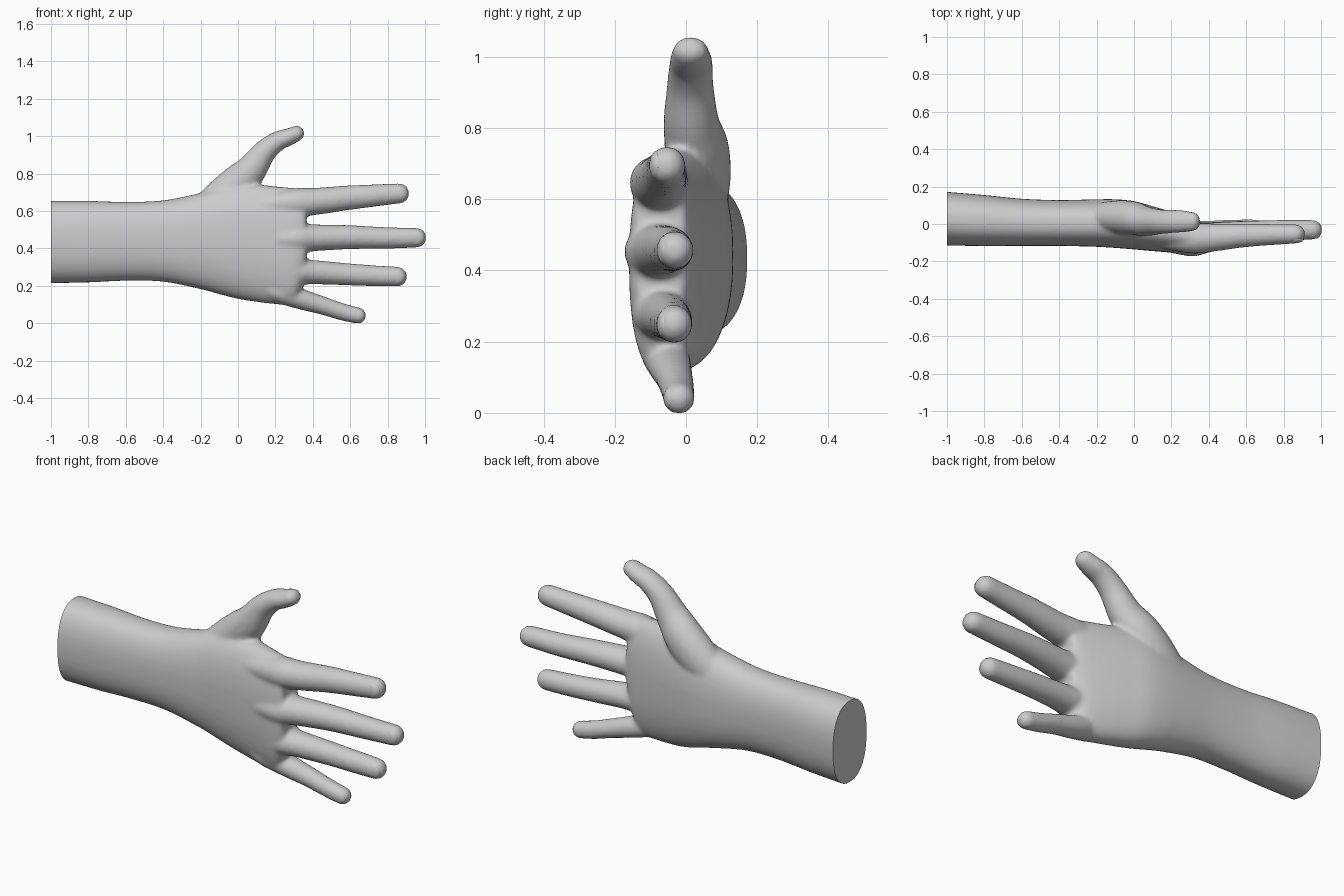
import bpy, bmesh, math
from mathutils import Vector

if "Cube" in bpy.data.objects:
    bpy.data.objects.remove(bpy.data.objects["Cube"])


def spline(rows, steps=6):
    """Catmull-Rom resample of rows of numbers."""
    out = []
    n = len(rows)
    for i in range(n - 1):
        p = [rows[max(0, min(n - 1, i + k))] for k in (-1, 0, 1, 2)]
        for s in range(steps):
            t = s / steps
            out.append([0.5 * (2 * b + (c - a) * t + (2 * a - 5 * b + 4 * c - d) * t * t
                               + (3 * b - a - 3 * c + d) * t ** 3) for a, b, c, d in zip(*p)])
    return out + [list(rows[-1])]


def loft(bm, rows, power=2.0, dome=True, straight=False, sides=40):
    """Closed tube; rows are x, y, z, half width in the xz plane, half depth in y."""
    pts = spline(rows)
    rings = []
    for i, (x, y, z, w, d) in enumerate(pts):
        a, b = pts[max(i - 1, 0)], pts[min(i + 1, len(pts) - 1)]
        t = Vector((1, 0, 0)) if straight else Vector((b[0] - a[0], 0, b[2] - a[2])).normalized()
        rings.append((Vector((x, y, z)), t, w, d))
    if dome:
        c, t, w, d = rings[-1]
        for k in range(1, 7):
            a = k * math.pi / 2 / 6.3
            s = math.cos(a) ** 0.85
            rings.append((c + t * w * math.sin(a), t, w * s, d * s))
    loops = []
    for c, t, w, d in rings:
        side = Vector((-t.z, 0, t.x))
        loop = []
        for k in range(sides):
            a = 2 * math.pi * k / sides
            u, v = math.cos(a), math.sin(a)
            u = math.copysign(abs(u) ** (2 / power), u)
            v = math.copysign(abs(v) ** (2 / power), v)
            loop.append(bm.verts.new(c + side * (u * w) + Vector((0, v * d, 0))))
        loops.append(loop)
    for a, b in zip(loops, loops[1:]):
        for k in range(sides):
            j = (k + 1) % sides
            bm.faces.new((a[k], a[j], b[j], b[k]))
    bm.faces.new(loops[0])
    bm.faces.new(loops[-1])


def add_object(name, bm):
    mesh = bpy.data.meshes.new(name)
    bm.to_mesh(mesh)
    bm.free()
    ob = bpy.data.objects.new(name, mesh)
    bpy.context.collection.objects.link(ob)
    bpy.ops.object.select_all(action='DESELECT')
    bpy.context.view_layer.objects.active = ob
    ob.select_set(True)
    return ob


bm = bmesh.new()

# forearm and palm: x, z low, z high, y front, y back
outline = [
    (-1.08, .22, .662, -.115, .18), (-1.0, .222, .662, -.115, .172), (-.8, .226, .662, -.118, .155),
    (-.6, .235, .657, -.117, .135), (-.4, .23, .665, -.117, .128), (-.2, .19, .705, -.122, .132),
    (-.1, .163, .735, -.128, .132), (0, .138, .75, -.136, .122), (.1, .122, .75, -.145, .095),
    (.2, .11, .74, -.153, .065), (.29, .11, .732, -.16, .035), (.34, .19, .725, -.155, .012),
    (.365, .25, .70, -.14, -.005)]
loft(bm, [(x, (a + b) / 2, (l + h) / 2, (h - l) / 2, (b - a) / 2) for x, l, h, a, b in outline],
     power=2.35, dome=False, straight=True)

# fingers: x, y, z, half width, half depth
fingers = [
    [(.1, -.06, .64, .05, .06), (.3, -.075, .652, .076, .082), (.42, -.073, .66, .072, .075),
     (.58, -.062, .678, .066, .064), (.72, -.057, .69, .060, .057), (.86, -.053, .702, .054, .052)],
    [(.1, -.07, .45, .05, .06), (.3, -.085, .46, .078, .088), (.42, -.07, .465, .071, .078),
     (.6, -.05, .468, .064, .067), (.78, -.037, .464, .058, .058), (.953, -.031, .465, .053, .052)],
    [(.1, -.06, .29, .045, .06), (.3, -.07, .285, .068, .082), (.42, -.058, .28, .064, .07),
     (.58, -.043, .27, .059, .06), (.72, -.036, .262, .056, .055), (.85, -.033, .257, .053, .051)],
    [(.05, -.03, .24, .05, .055), (.2, -.06, .185, .062, .066), (.32, -.047, .142, .056, .062),
     (.45, -.032, .103, .049, .052), (.56, -.023, .068, .046, .047), (.64, -.02, .049, .044, .045)]]
for rows in fingers:
    loft(bm, rows)

# thumb and its base
loft(bm, [(-.25, .03, .54, .08, .07), (-.1, .035, .66, .105, .09), (.0, .03, .755, .10, .09),
          (.07, .015, .828, .083, .078), (.14, .012, .923, .064, .066), (.21, .014, .98, .053, .062),
          (.27, .014, 1.003, .047, .058), (.312, .013, 1.022, .042, .051)])

# fuse the parts into one smooth skin
bmesh.ops.recalc_face_normals(bm, faces=bm.faces)
hand = add_object("hand_and_forearm", bm)
fuse = hand.modifiers.new("fuse", 'REMESH')
fuse.mode = 'VOXEL'
fuse.voxel_size = 0.01
soft = hand.modifiers.new("soften", 'SMOOTH')
soft.factor = 0.5
soft.iterations = 10
bpy.ops.object.modifier_apply(modifier="fuse")
bpy.ops.object.modifier_apply(modifier="soften")

# flat cut at the forearm end
bm = bmesh.new()
bm.from_mesh(hand.data)
cut = bmesh.ops.bisect_plane(bm, geom=bm.verts[:] + bm.edges[:] + bm.faces[:], dist=1e-5,
                             plane_co=(-1, 0, 0), plane_no=(-1, 0, 0), clear_outer=True)
bmesh.ops.holes_fill(bm, edges=[e for e in bm.edges if e.is_boundary], sides=0)
low = min(v.co.z for v in bm.verts)
bmesh.ops.translate(bm, vec=(0, 0, -low), verts=bm.verts)
bm.to_mesh(hand.data)
bm.free()
bpy.ops.object.shade_smooth_by_angle(angle=math.radians(40))

# nails: name, centre, radii, turn about y
nails = [("index_nail", (.862, -.080, .703), (.044, .023, .041), -5),
         ("middle_nail", (.950, -.058, .465), (.046, .023, .041), 0),
         ("ring_nail", (.850, -.059, .257), (.043, .023, .040), 4),
         ("little_nail", (.640, -.042, .050), (.036, .021, .033), 15),
         ("thumb_nail", (.288, .013, 1.032), (.046, .036, .022), -24)]
for name, pos, size, turn in nails:
    bm = bmesh.new()
    bmesh.ops.create_uvsphere(bm, u_segments=32, v_segments=16, radius=1)
    nail = add_object(name, bm)
    nail.location = (pos[0], pos[1], pos[2] - low)
    nail.scale = size
    nail.rotation_euler = (0, math.radians(turn), 0)
    bpy.ops.object.shade_smooth()
